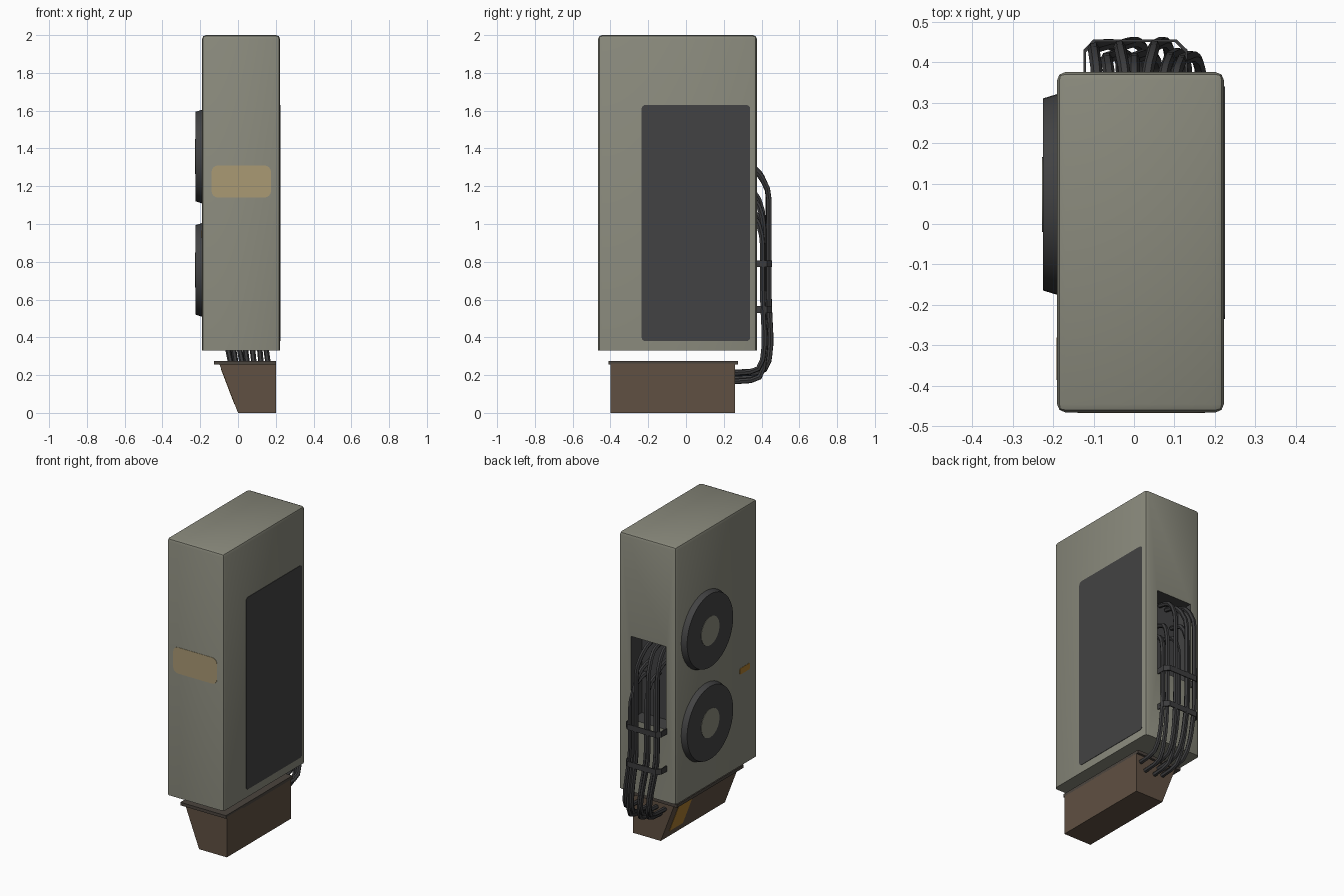
import bpy, bmesh, math
from mathutils import Vector, Matrix

if "Cube" in bpy.data.objects:
    bpy.data.objects.remove(bpy.data.objects["Cube"])


def mat(name, rgb):
    m = bpy.data.materials.new(name)
    m.diffuse_color = (*rgb, 1)
    m.use_nodes = True
    m.node_tree.nodes["Principled BSDF"].inputs["Base Color"].default_value = m.diffuse_color
    return m


CASE = mat("grey green paint", (0.25, 0.25, 0.2))
DARK = mat("dark grille", (0.055, 0.055, 0.056))
CABLE = mat("cable rubber", (0.045, 0.045, 0.047))
BROWN = mat("brown base", (0.115, 0.08, 0.054))
FLANGE = mat("dark brown flange", (0.07, 0.058, 0.048))
TAN = mat("tan label", (0.4, 0.32, 0.175))
ORANGE = mat("orange label", (0.4, 0.2, 0.03))


def finish(name, bm, material, angle=50):
    bmesh.ops.recalc_face_normals(bm, faces=bm.faces[:])
    me = bpy.data.meshes.new(name)
    bm.to_mesh(me)
    bm.free()
    me.materials.append(material)
    ob = bpy.data.objects.new(name, me)
    bpy.context.collection.objects.link(ob)
    smooth(ob, angle)
    return ob


def smooth(ob, angle):
    bpy.ops.object.select_all(action='DESELECT')
    ob.select_set(True)
    bpy.context.view_layer.objects.active = ob
    bpy.ops.object.shade_smooth_by_angle(angle=math.radians(angle))


def box_bm(lo, hi):
    bm = bmesh.new()
    lo, hi = Vector(lo), Vector(hi)
    bmesh.ops.create_cube(bm, size=1)
    for v in bm.verts:
        v.co = Vector([(lo[i] + hi[i]) / 2 + v.co[i] * (hi[i] - lo[i]) for i in range(3)])
    return bm


def plate(name, lo, hi, axis, radius, material):
    """Thin plate with rounded corners; axis is its thickness direction."""
    bm = box_bm(lo, hi)
    edges = [e for e in bm.edges
             if abs(e.verts[0].co[axis] - e.verts[1].co[axis]) > 1e-5]
    bmesh.ops.bevel(bm, geom=edges, offset=radius, segments=4, profile=0.5, affect='EDGES')
    return finish(name, bm, material, 30)


# cabinet with softened top and upright edges, cable opening cut in the back
bm = box_bm((-0.19, -0.465, 0.33), (0.222, 0.375, 2.0))
edges = [e for e in bm.edges if max(v.co.z for v in e.verts) > 1]
bmesh.ops.bevel(bm, geom=edges, offset=0.02, segments=2, profile=0.5, affect='EDGES')
cabinet = finish("cabinet", bm, CASE, 40)
cabinet.data.materials.append(DARK)
cutter = finish("opening_cutter", box_bm((-0.12, 0.26, 0.8), (0.135, 0.5, 1.34)), DARK)
cutter.hide_render = True
mod = cabinet.modifiers.new("opening", 'BOOLEAN')
mod.operation, mod.solver, mod.object = 'DIFFERENCE', 'EXACT', cutter
new = bpy.data.meshes.new_from_object(
    cabinet.evaluated_get(bpy.context.evaluated_depsgraph_get()))
cabinet.modifiers.clear()
cabinet.data = new
bpy.data.objects.remove(cutter)
new.materials.clear()
new.materials.append(CASE)
new.materials.append(DARK)
for f in new.polygons:
    c = f.center
    inside = -0.13 < c.x < 0.145 and 0.25 < c.y < 0.36 and 0.79 < c.z < 1.35
    f.material_index = int(inside)
smooth(cabinet, 40)

# side grille and labels
plate("side_grille", (0.219, -0.235, 0.38), (0.2245, 0.34, 1.63), 0, 0.02, DARK)
plate("front_label", (-0.14, -0.467, 1.14), (0.175, -0.46, 1.31), 1, 0.035, TAN)
plate("small_side_label", (-0.192, -0.385, 0.925), (-0.185, -0.28, 0.965), 0, 0.01, ORANGE)

# two fans: tapered drum with painted hub
for i, z in enumerate((0.757, 1.357)):
    turn = Matrix.Rotation(-math.pi / 2, 4, 'Y')
    bm = bmesh.new()
    bmesh.ops.create_cone(bm, cap_ends=True, segments=48, radius1=0.251, radius2=0.237,
                          depth=0.045,
                          matrix=Matrix.Translation((-0.2025, 0.073, z)) @ turn)
    finish(f"fan_{i}", bm, DARK, 35)
    bm = bmesh.new()
    bmesh.ops.create_cone(bm, cap_ends=True, segments=32, radius1=0.093, radius2=0.093,
                          depth=0.006,
                          matrix=Matrix.Translation((-0.224, 0.073, z)) @ turn)
    finish(f"fan_hub_{i}", bm, CASE, 35)

# pedestal: sloped profile extruded along y
bm = bmesh.new()
prof = [(0.0, 0.0), (0.2, 0.0), (0.2, 0.262), (-0.1, 0.262)]
face = bm.faces.new([bm.verts.new((x, -0.4, z)) for x, z in prof])
ext = bmesh.ops.extrude_face_region(bm, geom=[face])
bmesh.ops.translate(bm, vec=(0, 0.66, 0),
                    verts=[g for g in ext["geom"] if isinstance(g, bmesh.types.BMVert)])
finish("pedestal", bm, BROWN, 20)
finish("pedestal_flange", box_bm((-0.128, -0.41, 0.255), (0.2, 0.275, 0.275)), FLANGE, 20)

# label lying on the sloped side of the pedestal
bm = box_bm((-0.002, 0.06, 0.045), (0.004, 0.2, 0.235))
for v in bm.verts:
    v.co.x -= v.co.z * 0.1 / 0.262
finish("pedestal_label", bm, ORANGE, 20)


def cable(name, pts, r):
    """Round cable through a path with cut, softened bends."""
    cu = bpy.data.curves.new(name, 'CURVE')
    cu.dimensions = '3D'
    cu.bevel_depth, cu.bevel_resolution, cu.use_fill_caps = r, 1, True
    pts = [Vector(p) for p in pts]
    path = [pts[0]]
    for a, b, c in zip(pts, pts[1:], pts[2:]):
        d = min(0.06, (a - b).length * 0.48, (c - b).length * 0.48)
        p, q = b + (a - b).normalized() * d, b + (c - b).normalized() * d
        path += [p, p * 0.25 + b * 0.5 + q * 0.25, q]
    path.append(pts[-1])
    s = cu.splines.new('POLY')
    s.points.add(len(path) - 1)
    for sp, p in zip(s.points, path):
        sp.co = (*p, 1)
    tmp = bpy.data.objects.new(name + "_path", cu)
    bpy.context.collection.objects.link(tmp)
    me = bpy.data.meshes.new_from_object(
        tmp.evaluated_get(bpy.context.evaluated_depsgraph_get()))
    bpy.data.objects.remove(tmp)
    me.materials.clear()
    me.materials.append(CABLE)
    ob = bpy.data.objects.new(name, me)
    bpy.context.collection.objects.link(ob)
    smooth(ob, 50)


# cables: start x, start z, hanging x, hanging y, foot x, foot z
runs = [(-0.09, 1.33, -0.1, 0.435, -0.03, 0.225), (-0.06, 1.2, -0.068, 0.41, 0.0, 0.19),
        (-0.02, 1.31, -0.036, 0.44, 0.03, 0.225), (0.0, 1.1, 0.0, 0.41, 0.06, 0.175),
        (0.03, 1.32, 0.05, 0.44, 0.09, 0.215), (0.07, 1.16, 0.088, 0.412, 0.13, 0.175),
        (0.1, 1.07, 0.117, 0.405, 0.165, 0.22)]
for i, (sx, sz, hx, hy, fx, fz) in enumerate(runs):
    cable(f"cable_{i}", [(sx, 0.27, sz), (sx, 0.365, sz - 0.02), (hx, hy, sz - 0.13),
                         (hx, hy, 0.6), (fx * 0.6 + hx * 0.4, hy + 0.012, 0.36),
                         (fx, hy - 0.01, fz), (fx, 0.25, fz - 0.01)], 0.0145)

# two clamps round the cables
outline = [(-0.125, 0.37), (-0.125, 0.43), (-0.1, 0.456), (0.105, 0.456), (0.132, 0.43),
           (0.132, 0.37)]
for i, z in enumerate((0.548, 0.79)):
    bm = bmesh.new()
    rings = []
    for x, y in outline:
        ix, iy = 0.0035 + (x - 0.0035) * 0.95, (y - 0.006 if y > 0.4 else y)
        rings.append([bm.verts.new(p) for p in ((x, y, z - 0.018), (x, y, z + 0.018),
                                                (ix, iy, z + 0.018), (ix, iy, z - 0.018))])
    for a, b in zip(rings, rings[1:]):
        for k in range(4):
            n = (k + 1) % 4
            bm.faces.new((a[k], a[n], b[n], b[k]))
    bm.faces.new(rings[0])
    bm.faces.new(rings[-1])
    finish(f"cable_clamp_{i}", bm, CABLE, 20)
